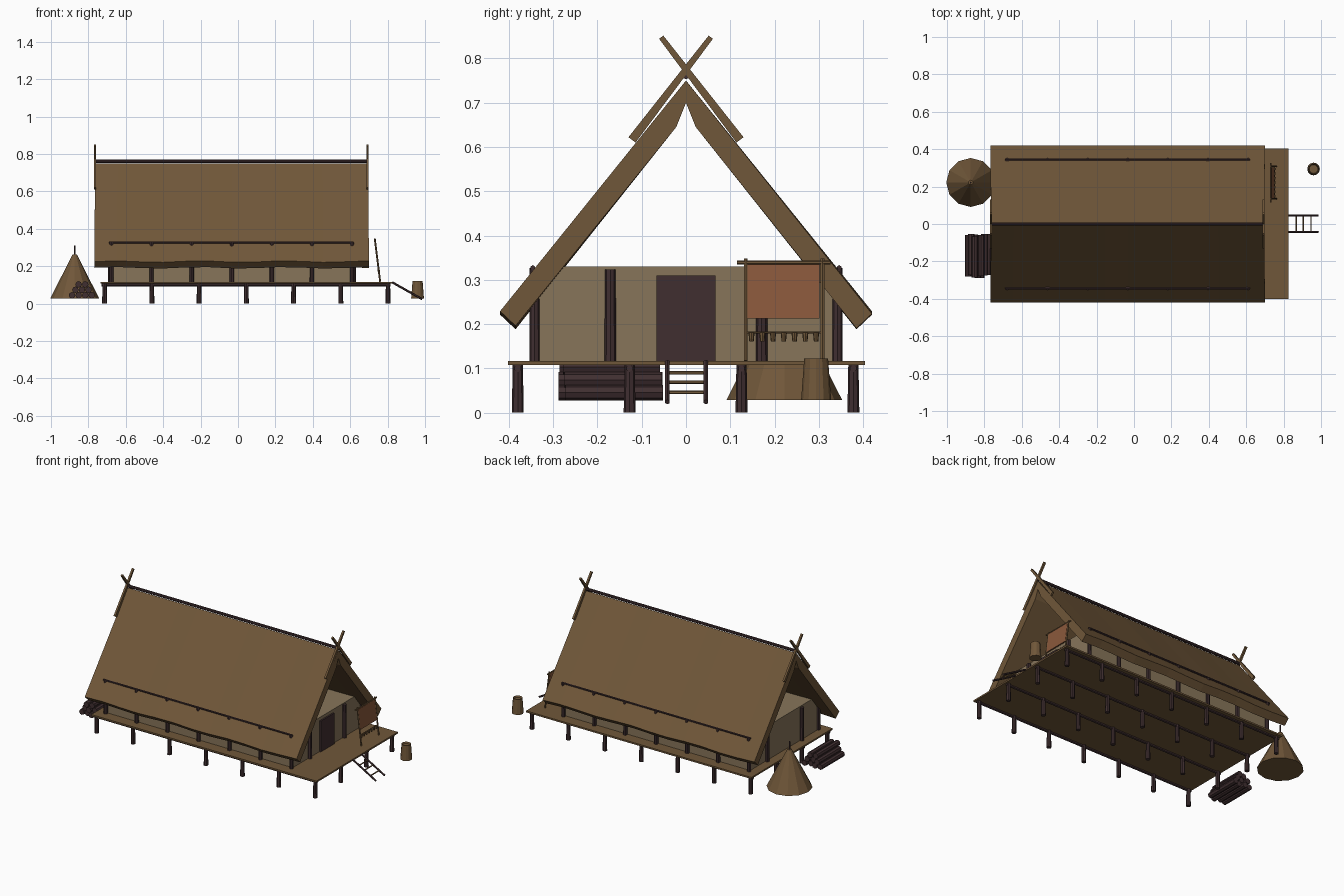
import bpy, bmesh, math
from mathutils import Vector, Matrix

cube = bpy.data.objects.get("Cube")
if cube:
    bpy.data.objects.remove(cube, do_unlink=True)


def material(name, rgb):
    m = bpy.data.materials.new(name)
    m.use_nodes = True
    m.diffuse_color = (*rgb, 1)
    bsdf = next(n for n in m.node_tree.nodes if n.type == 'BSDF_PRINCIPLED')
    bsdf.inputs["Base Color"].default_value = (*rgb, 1)
    bsdf.inputs["Roughness"].default_value = 0.9
    return m


BROWN = material("thatch_brown", (0.162, 0.095, 0.041))
DARK = material("dark_wood", (0.051, 0.028, 0.030))
CLAY = material("clay_wall", (0.242, 0.178, 0.102))
CLOTH = material("rust_cloth", (0.254, 0.098, 0.044))


class Part:
    """Collects simple shapes into one named object."""

    def __init__(self, name, mat):
        self.name, self.mat, self.bm = name, mat, bmesh.new()

    def rod(self, a, b, r1, r2=None, sides=8):
        a, b = Vector(a), Vector(b)
        turn = (b - a).to_track_quat('Z', 'Y').to_matrix().to_4x4()
        bmesh.ops.create_cone(self.bm, cap_ends=True, segments=sides, radius1=r1,
                              radius2=r1 if r2 is None else r2, depth=(b - a).length,
                              matrix=Matrix.Translation((a + b) / 2) @ turn)

    def box(self, lo, hi):
        lo, hi = Vector(lo), Vector(hi)
        bmesh.ops.create_cube(self.bm, size=1, matrix=Matrix.Translation((lo + hi) / 2)
                              @ Matrix.Diagonal((*(hi - lo), 1)))

    def loft(self, rings):
        rows = [[self.bm.verts.new(p) for p in ring] for ring in rings]
        n = len(rows[0])
        for a, b in zip(rows, rows[1:]):
            for i in range(n):
                j = (i + 1) % n
                self.bm.faces.new((a[i], a[j], b[j], b[i]))
        self.bm.faces.new(rows[0][::-1])
        self.bm.faces.new(rows[-1])

    def done(self):
        bmesh.ops.recalc_face_normals(self.bm, faces=self.bm.faces)
        mesh = bpy.data.meshes.new(self.name)
        self.bm.to_mesh(mesh)
        self.bm.free()
        mesh.materials.append(self.mat)
        obj = bpy.data.objects.new(self.name, mesh)
        bpy.context.collection.objects.link(obj)
        return obj


DECK = 0.117

# Raised deck on rows of stilts and long beams
deck = Part("deck", BROWN)
deck.box((-0.735, -0.402, 0.107), (0.825, 0.404, DECK))
deck.done()

stilts = Part("stilts", DARK)
beams = Part("deck_beams", DARK)
for row in range(4):
    y = -0.38 + row * 0.2527
    beams.rod((-0.73, y, 0.1), (0.815, y, 0.1), 0.008, sides=6)
    for col in range(7):
        x = -0.713 + col * 0.2525
        stilts.rod((x, y, 0), (x, y, 0.108), 0.0135, 0.0115)
stilts.done()
beams.done()

# House body with a door
walls = Part("walls", CLAY)
walls.box((-0.677, -0.332, DECK), (0.612, 0.332, 0.33))
walls.done()

door = Part("door", DARK)
door.box((0.608, -0.067, DECK), (0.621, 0.067, 0.31))
door.done()

# Wall posts, whose tops come through the roof, and the plates on them
posts = Part("wall_posts", DARK)
plates = Part("wall_plates", DARK)
for side in (-1, 1):
    for i in range(7):
        x = -0.677 + i * 0.2145
        posts.rod((x, side * 0.342, DECK), (x, side * 0.342, 0.327), 0.012, 0.011)
    for x in (-0.683, 0.618):
        posts.rod((x, side * 0.171, DECK), (x, side * 0.171, 0.323), 0.013, 0.012)
    plates.rod((-0.69, side * 0.346, 0.327), (0.617, side * 0.346, 0.327), 0.006, sides=6)
posts.done()
plates.done()

# Steep thatched roof, open at both gables, with slightly uneven eaves
half = [(0.42, 0.225), (0.385, 0.192), (0.022, 0.645)]
profile = ([(0, 0.75)] + half + [(0, 0.70)] + [(-y, z) for y, z in reversed(half)])
roof = Part("thatched_roof", BROWN)
rings = []
steps = 12
for i in range(steps + 1):
    t = i / steps
    ring = []
    for y, z in profile:
        eave = 1 if z < 0.3 else 0
        x = (t - 0.5) * (1.46 + 0.008 * eave) - 0.034
        wave = eave * 0.004 * math.sin(i * 1.7 + (2 if y > 0 else 0))
        ring.append((x, y, z + wave))
    rings.append(ring)
roof.loft(rings)
roof.done()

ridge = Part("ridge_pole", DARK)
ridge.rod((-0.768, 0, 0.762), (0.698, 0, 0.762), 0.009)
ridge.done()

# Crossed gable boards
boards = Part("crossed_gable_boards", BROWN)
for x in (-0.765, 0.693):
    for side in (-1, 1):
        low, high = Vector((0.122, 0.616)), Vector((-0.056, 0.848))
        d = (high - low).normalized()
        across = Vector((d.y, -d.x))
        ends = [low - across * 0.010, low + across * 0.010,
                high + across * 0.006, high - across * 0.006]
        boards.loft([[(x + dx, side * p.x, p.y) for p in ends] for dx in (-0.006, 0.006)])
boards.done()

# Ladder up to the deck
rails = Part("ladder_rails", DARK)
rungs = Part("ladder_rungs", BROWN)
top, foot = Vector((0.825, 0, 0.114)), Vector((0.985, 0, 0.024))
for y in (-0.042, 0.045):
    rails.rod(top + Vector((0, y, 0)), foot + Vector((0, y, 0)), 0.006, sides=6)
for t in (0.27, 0.5, 0.76):
    p = top.lerp(foot, t)
    rungs.rod(p + Vector((0, -0.046, 0)), p + Vector((0, 0.049, 0)), 0.004, sides=6)
rails.done()
rungs.done()

# Leaning rack with a hanging cloth and a row of small pots
rack = Part("rack_frame", BROWN)
lean = lambda z: 0.76 - (z - DECK) * 0.125
for y in (0.135, 0.308):
    rack.rod((lean(DECK), y, DECK), (lean(0.348), y, 0.348), 0.005, sides=6)
rack.rod((lean(0.34), 0.115, 0.339), (lean(0.34), 0.326, 0.339), 0.005, sides=6)
rack.rod((lean(0.18), 0.135, 0.181), (lean(0.18), 0.308, 0.181), 0.0025, sides=6)
rack.done()

cloth = Part("hanging_cloth", CLOTH)
cloth.loft([[(lean(z) + dx, y, z) for dx, y in
             ((-0.003, 0.139), (0.003, 0.139), (0.003, 0.302), (-0.003, 0.302))]
            for z in (0.212, 0.335)])
cloth.done()

pots = Part("hanging_pots", BROWN)
for i in range(7):
    y = 0.148 + i * 0.0243
    pots.rod((lean(0.17), y, 0.161), (lean(0.17), y, 0.181), 0.005, 0.007)
pots.done()

# Wooden tub with a sunken top
tub = Part("tub", BROWN)
tub.rod((0.96, 0.294, 0.028), (0.96, 0.294, 0.122), 0.034, 0.027, sides=12)
lid = max(tub.bm.faces, key=lambda f: f.calc_center_median().z)
bmesh.ops.inset_region(tub.bm, faces=[lid], thickness=0.004, depth=0)
bmesh.ops.translate(tub.bm, verts=lid.verts, vec=(0, 0, -0.01))
tub.done()

# Hay stack around a pole
stack = Part("hay_stack", BROWN)
stack.rod((-0.873, 0.222, 0.028), (-0.873, 0.222, 0.262), 0.131, 0.012, sides=12)
stack.done()
pole = Part("hay_stack_pole", DARK)
pole.rod((-0.873, 0.222, 0.03), (-0.873, 0.222, 0.31), 0.006, 0.004, sides=6)
pole.done()

# Log pile, rows of four, three and two
logs = Part("log_pile", DARK)
for row in range(3):
    for i in range(4 - row):
        x = -0.887 + i * 0.035 + row * 0.0175
        shift = 0.008 * math.sin(row * 2 + i * 2.5)
        z = 0.045 + row * 0.029
        logs.rod((x, -0.28 + shift, z), (x, -0.06 + shift, z), 0.0175)
logs.done()
